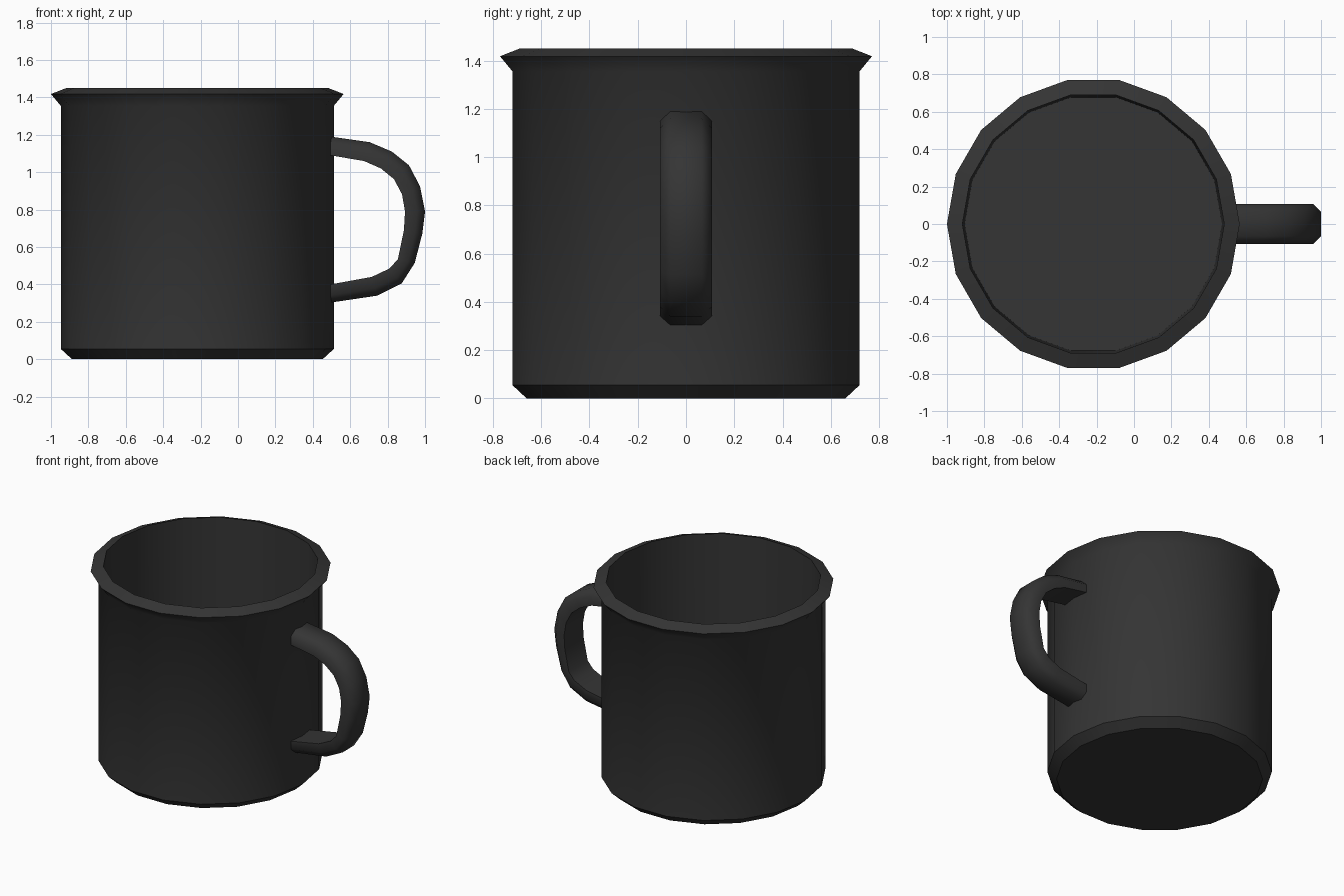
import bpy, bmesh
from math import sin, cos, tau, radians

if "Cube" in bpy.data.objects:
    bpy.data.objects.remove(bpy.data.objects["Cube"])

mat = bpy.data.materials.new("dark_enamel")
mat.diffuse_color = (0.035, 0.035, 0.035, 1)
mat.use_nodes = True
mat.node_tree.nodes["Principled BSDF"].inputs["Base Color"].default_value = mat.diffuse_color


def skin(name, rings, closed_ring=True, angle=40):
    """Bridge successive rings of points and cap both ends."""
    bm = bmesh.new()
    loops = [[bm.verts.new(p) for p in ring] for ring in rings]
    n = len(loops[0])
    for a, b in zip(loops, loops[1:]):
        for i in range(n):
            j = (i + 1) % n
            bm.faces.new((a[i], a[j], b[j], b[i]))
    bm.faces.new(loops[0][::-1])
    bm.faces.new(loops[-1])
    bmesh.ops.recalc_face_normals(bm, faces=bm.faces)
    me = bpy.data.meshes.new(name)
    bm.to_mesh(me)
    bm.free()
    me.materials.append(mat)
    ob = bpy.data.objects.new(name, me)
    bpy.context.collection.objects.link(ob)
    bpy.ops.object.select_all(action='DESELECT')
    ob.select_set(True)
    bpy.context.view_layer.objects.active = ob
    bpy.ops.object.shade_smooth_by_angle(angle=radians(angle))
    return ob


# Cup: 18-sided turned profile, outside base -> flared lip -> inside floor
CX, SIDES = -0.2175, 18
profile = [(0.67, 0), (0.73, 0.055), (0.73, 1.355), (0.7825, 1.418),
           (0.70, 1.45), (0.688, 0.05)]
skin("cup_body", [[(CX + r * cos(tau * i / SIDES), r * sin(tau * i / SIDES), z)
                   for i in range(SIDES)] for r, z in profile])

# Handle: flat inside, chamfered outside, swept between two side outlines
outer = [(0.495, 1.19), (0.705, 1.16), (0.823, 1.11), (0.914, 1.037),
         (0.973, 0.925), (1.0, 0.79), (0.985, 0.67), (0.945, 0.515),
         (0.875, 0.405), (0.745, 0.34), (0.495, 0.303)]
inner = [(0.495, 1.09), (0.673, 1.06), (0.764, 1.02), (0.834, 0.963),
         (0.877, 0.882), (0.893, 0.79), (0.887, 0.69), (0.855, 0.535),
         (0.81, 0.485), (0.715, 0.44), (0.495, 0.40)]
section = [(-0.107, 0), (-0.107, 0.6), (-0.065, 1),
           (0.065, 1), (0.107, 0.6), (0.107, 0)]
skin("handle", [[(a[0] + (b[0] - a[0]) * t, y, a[1] + (b[1] - a[1]) * t)
                 for y, t in section] for a, b in zip(inner, outer)], angle=50)
